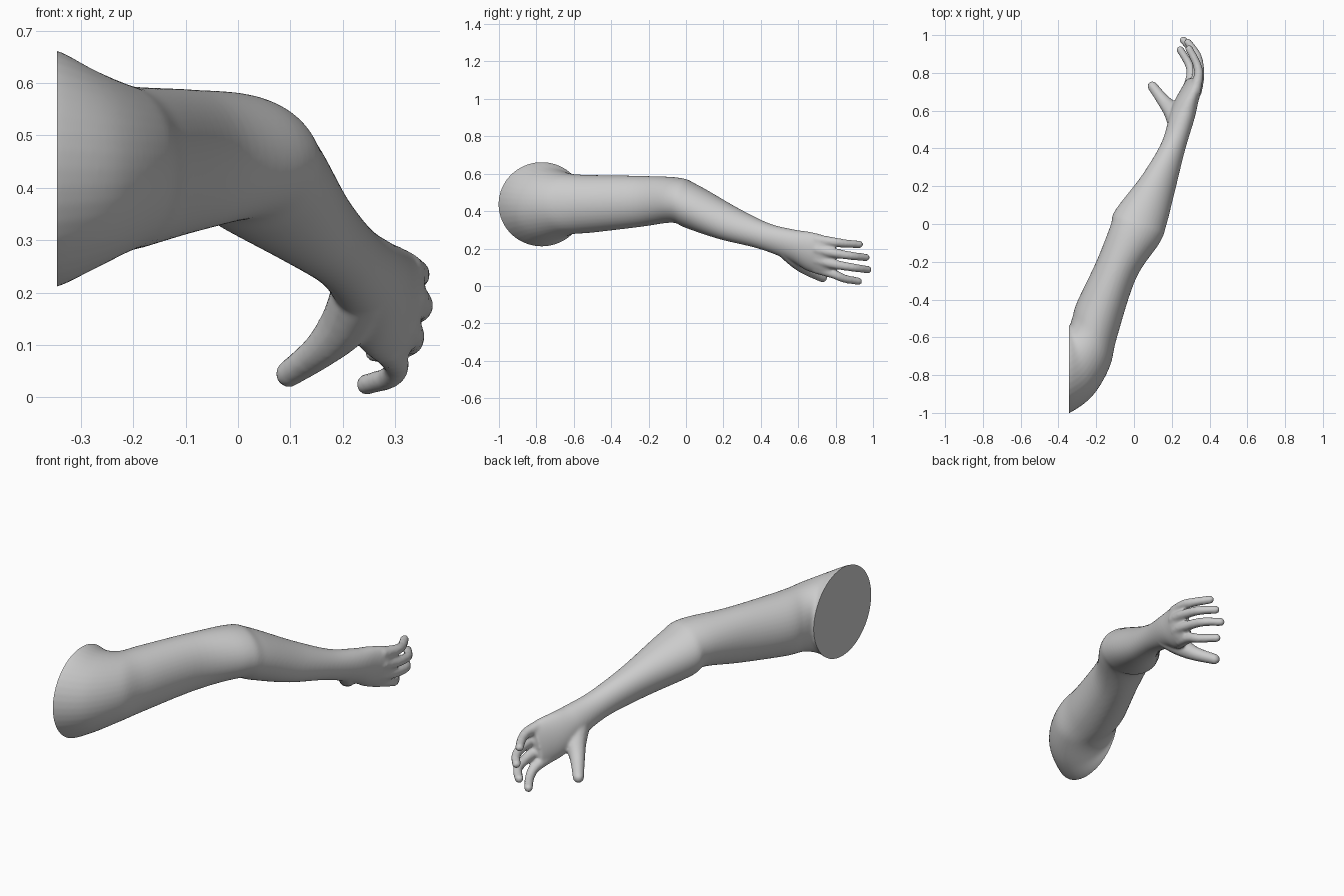
import bpy, bmesh, math
from mathutils import Vector, Matrix

if "Cube" in bpy.data.objects:
    bpy.data.objects.remove(bpy.data.objects["Cube"])

bm = bmesh.new()
SEG = 40


def spline(keys, steps):
    """Catmull-Rom curve through tuples of any size."""
    keys = [Vector(k) for k in keys]
    out = []
    for i in range(len(keys) - 1):
        a, b, c = keys[max(i - 1, 0)], keys[i], keys[i + 1]
        d = keys[min(i + 2, len(keys) - 1)]
        for s in range(steps):
            t = s / steps
            out.append(b + (c - a) * (t / 2) + (a * 2 - b * 5 + c * 4 - d) * (t * t / 2)
                       + (b * 3 - a - c * 3 + d) * (t ** 3 / 2))
    return out + [keys[-1]]


def loft(sections):
    """Elliptical rings from inner x,y / outer x,y / top / bottom."""
    rings = []
    for lx, ly, rx, ry, top, bottom in sections:
        c = Vector((lx + rx, ly + ry, top + bottom)) / 2
        tilt = .04 * math.exp(-((c.y - .2) / .3) ** 2)      # forearm slopes down
        lean = .02 * min(max((c.y - .25) / .45, 0), 1)      # hand rolls inwards
        u = Vector((rx - lx, ry - ly, 0)) / 2
        v = Vector((lean, tilt, (top - bottom) / 2))
        rings.append([bm.verts.new(c + u * math.cos(a) + v * math.sin(a))
                      for a in (math.tau * k / SEG for k in range(SEG))])
    for r0, r1 in zip(rings, rings[1:]):
        for k in range(SEG):
            j = (k + 1) % SEG
            bm.faces.new((r0[k], r0[j], r1[j], r1[k]))
    bm.faces.new(rings[0][::-1])
    bm.faces.new(rings[-1])


def digit(points):
    """Rounded finger swept along x,y,z,radius points."""
    for x, y, z, r in spline(points, 10):
        bmesh.ops.create_icosphere(bm, subdivisions=2, radius=r,
                                   matrix=Matrix.Translation((x, y, z)))


def finger(kx, kz, tx, ty, tz):
    """Finger curling from knuckle to tip."""
    drop = tz - kz
    digit([(kx - .02, .70, kz, .032), (kx, .79, kz + drop * .45, .026),
           (kx - .012, ty - .075, kz + drop * .8, .023), (tx, ty, tz, .021)])


# shoulder, upper arm, elbow, forearm, wrist and palm
loft(spline([
    (-.40, -.53, -.42, -1.02, .67, .20),
    (-.345, -.54, -.34, -1.0, .661, .212),
    (-.337, -.53, -.22, -.91, .625, .245),
    (-.325, -.49, -.13, -.76, .60, .275),
    (-.30, -.41, -.09, -.60, .593, .285),
    (-.20, -.20, .01, -.29, .588, .315),
    (-.125, -.01, .135, -.10, .578, .338),
    (-.10, .07, .17, -.01, .54, .31),
    (.04, .25, .22, .19, .425, .25),
    (.145, .43, .27, .39, .338, .20),
    (.19, .58, .317, .55, .302, .135),
    (.215, .65, .337, .64, .291, .085),
    (.255, .72, .352, .71, .276, .06),
    (.285, .77, .35, .77, .255, .05)], 8))

# little, ring, middle and index fingers, then thumb
finger(.342, .245, .292, .927, .222)
finger(.348, .195, .285, .962, .152)
finger(.332, .140, .262, .973, .087)
finger(.302, .095, .245, .922, .025)
digit([(.235, .54, .20, .06), (.205, .595, .14, .05),
       (.158, .65, .09, .036), (.097, .73, .045, .027)])

mesh = bpy.data.meshes.new("arm")
bmesh.ops.recalc_face_normals(bm, faces=bm.faces)
bm.to_mesh(mesh)
bm.free()
arm = bpy.data.objects.new("arm", mesh)
bpy.context.collection.objects.link(arm)

# fuse the parts into one skin
fuse = arm.modifiers.new("fuse", 'REMESH')
fuse.mode = 'VOXEL'
fuse.voxel_size = 0.007
soften = arm.modifiers.new("soften", 'SMOOTH')
soften.factor = 0.5
soften.iterations = 7
dg = bpy.context.evaluated_depsgraph_get()
skin = bpy.data.meshes.new_from_object(arm.evaluated_get(dg))
arm.modifiers.clear()

# flat cut at the shoulder
bm = bmesh.new()
bm.from_mesh(skin)
bmesh.ops.bisect_plane(bm, geom=bm.verts[:] + bm.edges[:] + bm.faces[:], dist=1e-5,
                       plane_co=(-.345, 0, 0), plane_no=(-1, 0, 0), clear_outer=True)
bmesh.ops.holes_fill(bm, edges=[e for e in bm.edges if e.is_boundary], sides=0)
bmesh.ops.recalc_face_normals(bm, faces=bm.faces)
bm.to_mesh(skin)
bm.free()
arm.data = skin
bpy.context.view_layer.objects.active = arm
arm.select_set(True)
bpy.ops.object.shade_smooth_by_angle(angle=math.radians(40))
